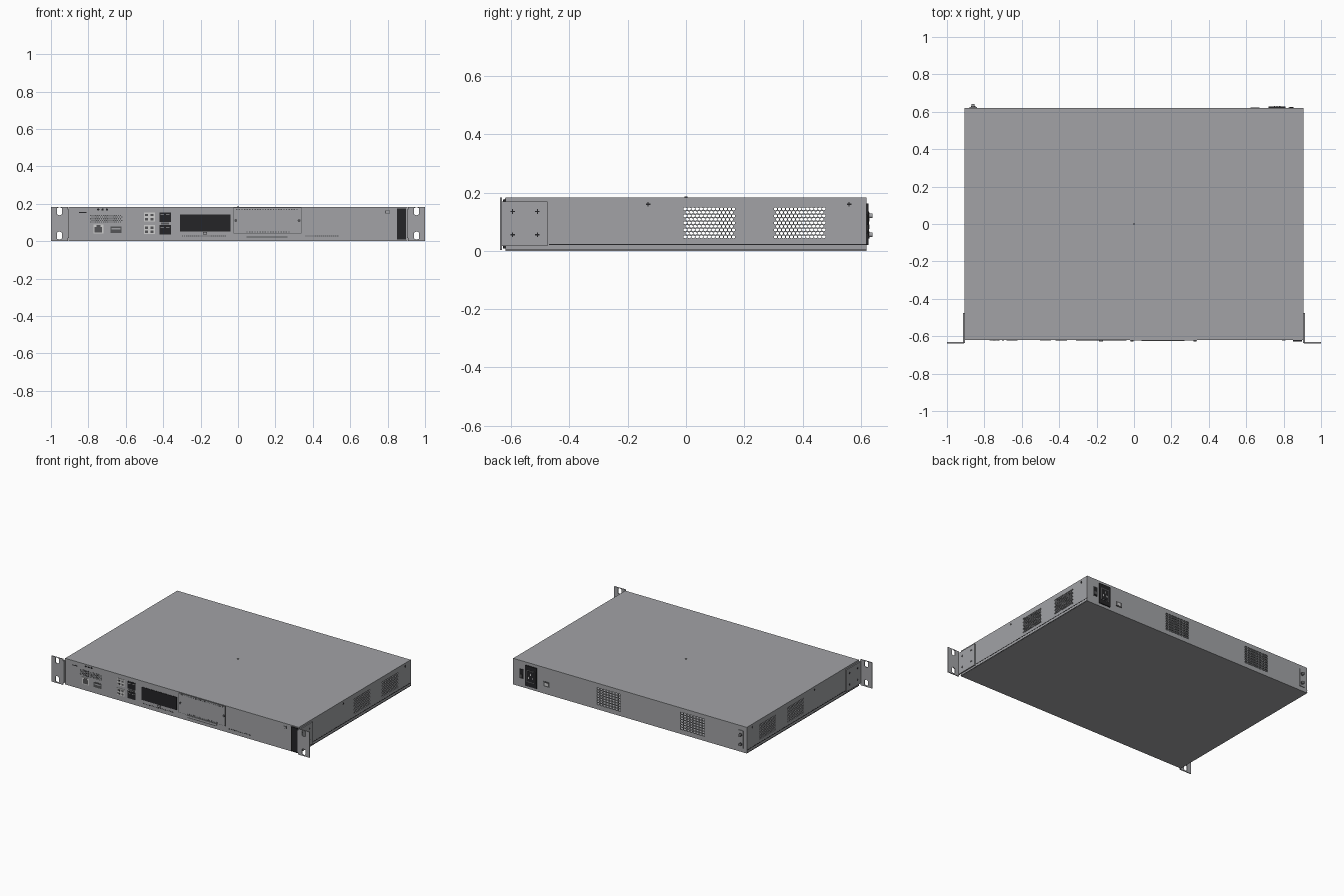
import bpy
import bmesh
from mathutils import Matrix, Vector

if "Cube" in bpy.data.objects:
    bpy.data.objects.remove(bpy.data.objects["Cube"], do_unlink=True)


def material(name, r, g, b):
    m = bpy.data.materials.new(name)
    m.use_nodes = True
    m.diffuse_color = (r, g, b, 1)
    m.node_tree.nodes["Principled BSDF"].inputs["Base Color"].default_value = (r, g, b, 1)
    return m


STEEL = material("grey steel", 0.36, 0.365, 0.38)
BLACK = material("black plastic", 0.018, 0.018, 0.02)
DARK = material("dark grey", 0.09, 0.09, 0.095)
SILVER = material("light metal", 0.62, 0.62, 0.62)

W, D, H, T = 0.905, 0.62, 0.183, 0.006    # half width, half depth, height, sheet


def finish(name, bm, mat):
    mesh = bpy.data.meshes.new(name)
    bm.to_mesh(mesh)
    bm.free()
    mesh.materials.append(mat)
    obj = bpy.data.objects.new(name, mesh)
    bpy.context.collection.objects.link(obj)
    return obj


def boxes(name, mat, items):
    """One object from (low corner, high corner) pairs."""
    bm = bmesh.new()
    for lo, hi in items:
        lo, hi = Vector(lo), Vector(hi)
        bmesh.ops.create_cube(bm, size=1, matrix=Matrix.Translation((lo + hi) / 2)
                              @ Matrix.Diagonal((*(hi - lo), 1)))
    return finish(name, bm, mat)


def front(x0, x1, z0, z1, out=0.003):
    return (x0, -D - out, z0), (x1, -D + 0.002, z1)


def back(x0, x1, z0, z1, out=0.003):
    return (x0, D - 0.002, z0), (x1, D + out, z1)


def cylinders(name, mat, points, radius, depth, axis="Y"):
    bm = bmesh.new()
    turn = Matrix.Rotation(1.5707963, 4, "X") if axis == "Y" else Matrix()
    for p in points:
        bmesh.ops.create_cone(bm, cap_ends=True, segments=16, radius1=radius, radius2=radius,
                              depth=depth, matrix=Matrix.Translation(p) @ turn)
    obj = finish(name, bm, mat)
    bpy.ops.object.select_all(action="DESELECT")
    obj.select_set(True)
    bpy.context.view_layer.objects.active = obj
    bpy.ops.object.shade_smooth_by_angle()
    return obj


def rect(u0, v0, u1, v1):
    return [[(u0, v0), (u1, v0), (u1, v1), (u0, v1)]]


def cell(u0, v0, u1, v1, rx, ry, k=0.5):
    """Rectangle with a six-sided hole."""
    u, v = (u0 + u1) / 2, (v0 + v1) / 2
    outer = [(u, v0), (u1, v0), (u1, v1), (u, v1), (u0, v1), (u0, v0)]
    inner = [(u, v - ry), (u + rx, v - k * ry), (u + rx, v + k * ry),
             (u, v + ry), (u - rx, v + k * ry), (u - rx, v - k * ry)]
    return [[outer[i], outer[(i + 1) % 6], inner[(i + 1) % 6], inner[i]] for i in range(6)]


def grille(u0, v0, u1, v1, cols, rows, fill, k, stagger):
    du, dv = (u1 - u0) / cols, (v1 - v0) / rows
    faces = []
    for r in range(rows):
        odd = stagger and r % 2
        a, b = v0 + r * dv, v0 + (r + 1) * dv
        start = u0 + du / 2 if odd else u0
        for c in range(cols - 1 if odd else cols):
            faces += cell(start + c * du, a, start + (c + 1) * du, b, fill * du / 2, fill * dv * 0.55 if stagger else fill * dv / 2, k)
        if odd:
            faces += rect(u0, a, u0 + du / 2, b) + rect(u1 - du / 2, a, u1, b)
    return faces


def vented(u0, u1, vents, z0, z1, cols, rows, fill, k, stagger):
    """Full-height panel with vents side by side along u."""
    faces, u = [], u0
    for a, b in vents:
        faces += rect(u, 0, a, H) + rect(a, 0, b, z0) + rect(a, z1, b, H)
        faces += grille(a, z0, b, z1, cols, rows, fill, k, stagger)
        u = b
    return faces + rect(u, 0, u1, H)


def sheet(name, faces, place, mat=STEEL):
    bm = bmesh.new()
    for f in faces:
        bm.faces.new([bm.verts.new(place(u, v)) for u, v in f])
    bmesh.ops.remove_doubles(bm, verts=bm.verts, dist=0.0001)
    obj = finish(name, bm, mat)
    mod = obj.modifiers.new("thickness", "SOLIDIFY")
    mod.thickness, mod.offset = T, 0
    return obj


# Hollow case
boxes("bottom_panel", STEEL, [((-W, -D, 0), (W, D, T))])
boxes("top_cover", STEEL, [((-W, -D, H - T), (W, D, H))])
boxes("front_panel", STEEL, [((-W, -D, 0), (W, -D + T, H))])
sheet("back_panel", vented(-W, W, [(-0.58, -0.39), (0.07, 0.26)], 0.03, 0.155, 8, 7, 0.78, 0.95, False),
      lambda u, v: (u, D - T / 2, v))
cylinders("cover_screw", DARK, [(0, 0, H)], 0.005, 0.006, "Z")

# Sides, seams, brackets and rack ears
for s, side in ((1, "left"), (-1, "right")):
    sheet(side + "_panel", vented(-D, D, [(-0.01, 0.17), (0.3, 0.48)], 0.042, 0.15, 13, 9, 0.82, 0.5, True),
          lambda u, v: (s * (W - T / 2), u, v))

    def plate(y0, y1, z0, z1, x0=W - 0.002, x1=W + 0.002):
        return (min(s * x0, s * x1), y0, z0), (max(s * x0, s * x1), y1, z1)

    boxes(side + "_seam", BLACK, [plate(-0.47, D, 0.02, 0.024, x1=W + 0.001),
                                  plate(-D, D, 0.002, 0.005, x1=W + 0.001)])
    boxes(side + "_bracket", STEEL, [plate(-0.637, -0.475, 0.016, 0.17, x1=W + 0.008)])
    marks = [(y, z, W + 0.008) for y in (-0.595, -0.51) for z in (0.055, 0.135)]
    marks += [(y, 0.16, W) for y in (-0.13, 0.56)]
    boxes(side + "_screw_crosses", BLACK,
          [plate(y - a, y + a, z - b, z + b, x - 0.002, x + 0.001)
           for y, z, x in marks for a, b in ((0.008, 0.002), (0.002, 0.008))])
    x0, x1 = W + 0.005, 1.0
    ear = cell(x0, 0.002, x1, 0.058, 0.013, 0.022, 0.75) + rect(x0, 0.058, x1, 0.137)
    ear += cell(x0, 0.137, x1, H, 0.013, 0.022, 0.75)
    sheet(side + "_rack_ear", ear, lambda u, v: (s * u, -0.635, v))

# Front controls at the right end
boxes("end_strip", BLACK, [front(0.85, 0.898, 0.008, 0.176, 0.008)])
boxes("release_button_rim", DARK, [front(0.787, 0.813, 0.147, 0.165, 0.001)])
boxes("release_button", STEEL, [front(0.79, 0.81, 0.15, 0.162, 0.003)])

# Status lights, label slot and speaker holes
cylinders("status_lights", BLACK, [(x, -D, 0.169) for x in (-0.747, -0.724, -0.701)], 0.006, 0.004)
boxes("label_slot", BLACK, [front(-0.85, -0.81, 0.15, 0.155, 0.001)])


def dots(name, x0, x1, z0, nx, nz=1, dx=0.007, h=0.006):
    step = (x1 - x0) / nx
    boxes(name, DARK, [front(x, x + dx, z, z + h, 0.001)
                       for j in range(nz) for i in range(nx)
                       for x, z in [(x0 + (i + 0.5 * (j % 2)) * step, z0 + j * 0.0085)]])


dots("upper_left_grille", -0.79, -0.62, 0.1, 15, 5)
dots("display_vent_row", -0.3, -0.06, 0.025, 22)
dots("right_vent_row", 0.36, 0.54, 0.025, 17)

# Console socket and small port
boxes("console_socket_frame", SILVER, [front(-0.772, -0.72, 0.042, 0.09)])
boxes("console_socket_opening", DARK, [front(-0.766, -0.726, 0.047, 0.077, 0.004),
                                       front(-0.757, -0.735, 0.077, 0.086, 0.004)])
boxes("small_port_frame", DARK, [front(-0.682, -0.622, 0.043, 0.078)])
boxes("small_port_tongue", STEEL, [front(-0.675, -0.629, 0.062, 0.07, 0.004)])

# Stacked network and module sockets
for name, z in (("lower", 0.038), ("upper", 0.106)):
    boxes(name + "_network_sockets", SILVER, [front(-0.502, -0.445, z, z + 0.048)])
    boxes(name + "_network_openings", DARK,
          [front(x, x + 0.016, z + dz, z + dz + 0.012, 0.004)
           for x in (-0.496, -0.467) for dz in (0.006, 0.028)])
    boxes(name + "_module_sockets", BLACK, [front(-0.421, -0.359, z - 0.002, z + 0.048)])
    boxes(name + "_module_lips", SILVER, [front(x, x + 0.018, z + 0.034, z + 0.037, 0.004)
                                          for x in (-0.414, -0.385)])
boxes("module_divider", DARK, [front(-0.412, -0.368, 0.09, 0.099)])

# Display window
boxes("display_window", BLACK, [front(-0.31, -0.04, 0.052, 0.142)])
boxes("display_latch", STEEL, [front(-0.186, -0.166, 0.036, 0.05, 0.009)])

# Expansion bay
boxes("bay_outline", DARK, [front(-0.025, 0.34, 0.04, 0.18, 0.001)])
boxes("bay_cover", STEEL, [front(-0.022, 0.337, 0.043, 0.177)])
boxes("bay_slots", DARK, [front(x, x + 0.007, z, z + 0.005, 0.004)
                          for z, a, n in ((0.167, -0.01, 24), (0.046, 0.045, 17))
                          for x in [a + 0.014 * i for i in range(n)]])
boxes("bay_lower_tab", STEEL, [front(0.04, 0.27, 0.028, 0.04, 0.006)])
boxes("bay_lower_tab_edge", DARK, [front(0.045, 0.265, 0.02, 0.026, 0.002)])
cylinders("bay_screws", DARK, [(x, -D - 0.003, 0.11) for x in (-0.012, 0.327)], 0.008, 0.008)

# Power inlet, switch and port on the back
boxes("power_inlet", BLACK, [back(0.72, 0.81, 0.02, 0.163, 0.007)])
boxes("power_inlet_rim", DARK, [back(0.733, 0.797, 0.05, 0.135, 0.008)])
boxes("power_inlet_well", BLACK, [back(0.739, 0.791, 0.056, 0.129, 0.009)])
boxes("power_pins", SILVER, [back(x, x + 0.006, z, z + 0.015, 0.01)
                             for x, z in ((0.748, 0.075), (0.776, 0.075), (0.762, 0.1))])
boxes("power_switch", BLACK, [back(0.825, 0.855, 0.06, 0.125)])
boxes("power_switch_rocker", DARK, [back(0.831, 0.849, 0.068, 0.09, 0.006)])
boxes("rear_port", DARK, [back(0.622, 0.67, 0.052, 0.086)])
boxes("rear_port_insert", SILVER, [back(0.634, 0.658, 0.06, 0.078, 0.004)])

# Grounding studs
boxes("ground_plate", STEEL, [back(-0.88, -0.84, 0.03, 0.152, 0.005)])
cylinders("ground_nuts", DARK, [(-0.86, D + 0.006, z) for z in (0.055, 0.12)], 0.012, 0.008)
cylinders("ground_studs", STEEL, [(-0.86, D + 0.01, z) for z in (0.055, 0.12)], 0.008, 0.022)
